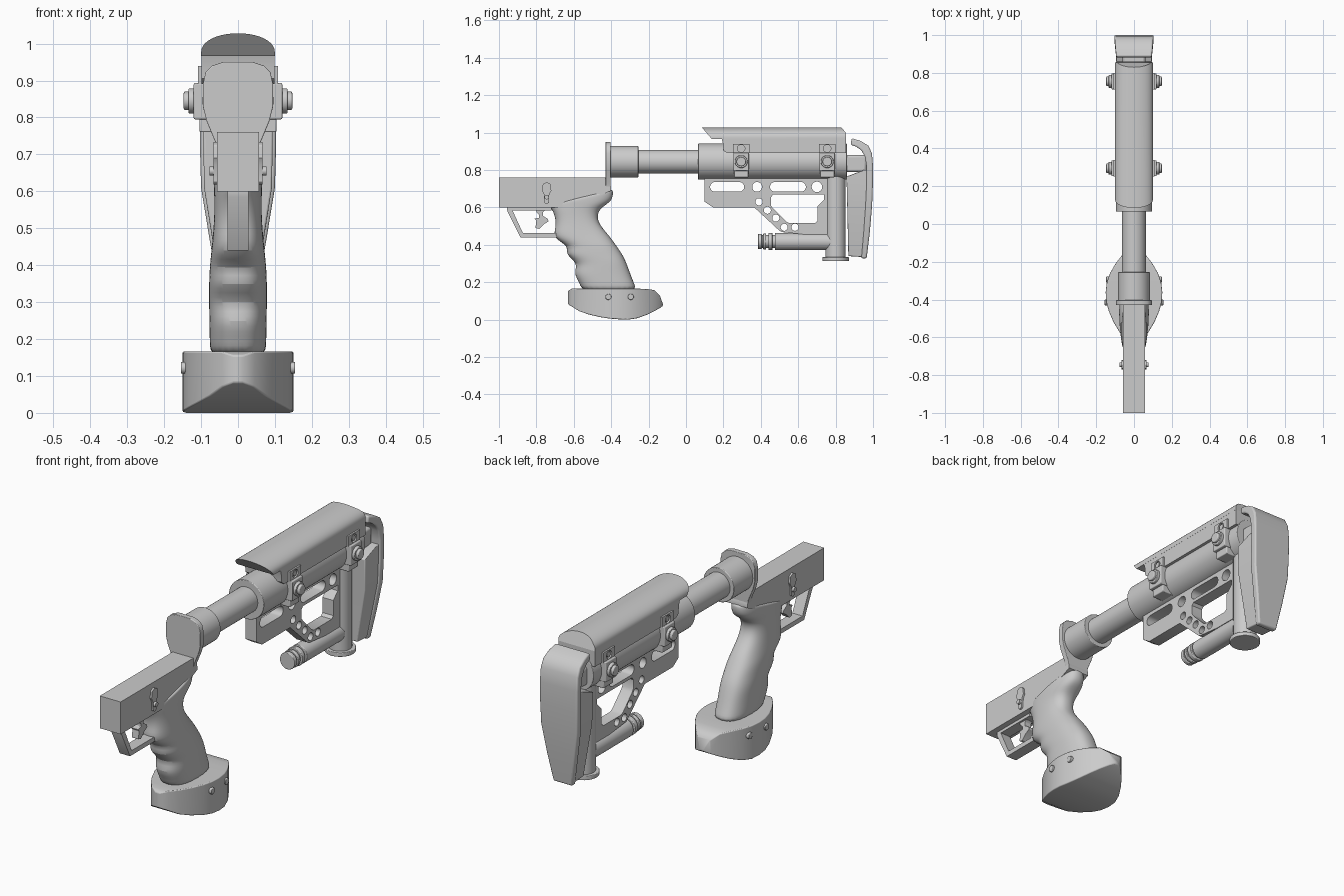
import bpy, bmesh, math
from mathutils import Matrix, Vector

if "Cube" in bpy.data.objects:
    bpy.data.objects.remove(bpy.data.objects["Cube"])

SIDE = Matrix(((0, 0, 1, 0), (1, 0, 0, 0), (0, 1, 0, 0), (0, 0, 0, 1)))   # profile (y, z) -> world


def finish(o, bevel=0, angle=35):
    bpy.ops.object.select_all(action='DESELECT')
    bpy.context.view_layer.objects.active = o
    o.select_set(True)
    if o.type == 'CURVE':
        bpy.ops.object.convert(target='MESH')
        o = bpy.context.view_layer.objects.active
    bpy.ops.object.shade_smooth_by_angle(angle=math.radians(angle))
    if bevel:
        m = o.modifiers.new("bevel", 'BEVEL')
        m.width, m.segments, m.limit_method = bevel, 3, 'ANGLE'
        m.angle_limit = math.radians(40)
    return o


def plate(name, loops, x0, x1, bevel=0):
    """Side profile (first loop outline, others holes) extruded from x0 to x1."""
    c = bpy.data.curves.new(name, 'CURVE')
    c.dimensions, c.fill_mode, c.extrude = '2D', 'BOTH', abs(x1 - x0) / 2
    for pts in loops:
        s = c.splines.new('POLY')
        s.points.add(len(pts) - 1)
        for p, (y, z) in zip(s.points, pts):
            p.co = (y, z, 0, 1)
        s.use_cyclic_u = True
    o = bpy.data.objects.new(name, c)
    bpy.context.collection.objects.link(o)
    o.matrix_world = Matrix.Translation(((x0 + x1) / 2, 0, 0)) @ SIDE
    return finish(o, bevel)


def box(name, x0, x1, y0, y1, z0, z1, bevel=0):
    return loft(name, [[(x0, y, z0), (x1, y, z0), (x1, y, z1), (x0, y, z1)] for y in (y0, y1)], bevel)


def loft(name, rings, bevel=0, subsurf=0):
    bm = bmesh.new()
    rows = [[bm.verts.new(p) for p in r] for r in rings]
    n = len(rows[0])
    for a, b in zip(rows, rows[1:]):
        for i in range(n):
            j = (i + 1) % n
            bm.faces.new((a[i], a[j], b[j], b[i]))
    bm.faces.new(rows[0])
    bm.faces.new(rows[-1])
    bmesh.ops.recalc_face_normals(bm, faces=bm.faces)
    me = bpy.data.meshes.new(name)
    bm.to_mesh(me)
    bm.free()
    o = bpy.data.objects.new(name, me)
    bpy.context.collection.objects.link(o)
    if subsurf:
        m = o.modifiers.new("subsurf", 'SUBSURF')
        m.levels = m.render_levels = subsurf
    return finish(o, bevel, 60 if subsurf else 35)


def cyl(name, p, q, r, n=40, bevel=0):
    p, q = Vector(p), Vector(q)
    bpy.ops.mesh.primitive_cylinder_add(vertices=n, radius=r, depth=(q - p).length, location=(p + q) / 2,
                                        rotation=(q - p).to_track_quat('Z', 'Y').to_euler())
    o = bpy.context.object
    o.name = name
    return finish(o, bevel)


def oval(f, b, hw, n=24, e=0.8):
    """Rounded ring between a front and a back (y, z) point with half width hw."""
    out = []
    for i in range(n):
        c, s = math.cos(2 * math.pi * i / n), math.sin(2 * math.pi * i / n)
        t = 0.5 + 0.5 * math.copysign(abs(c) ** e, c)
        out.append((hw * math.copysign(abs(s) ** e, s), f[0] + (b[0] - f[0]) * t, f[1] + (b[1] - f[1]) * t))
    return out


def quad(f, b, hw):
    return [(-hw, *f), (hw, *f), (hw, *b), (-hw, *b)]


def circle(y, z, r, n=24):
    return slot(y, y, z, r, n)


def slot(y0, y1, z, r, n=24):
    a = [math.pi * (2 * i + 1) / n for i in range(n)]
    return [((y1 if math.cos(t) > 0 else y0) + r * math.cos(t), z + r * math.sin(t)) for t in a]


# Receiver block with trigger guard and trigger
plate("receiver", [[(-1, .6), (-.6, .6), (-.4, .69), (-.4, .71), (-.43, .76), (-1, .76)]], -.057, .057)
plate("trigger_guard", [[(-.957, .602), (-.957, .585), (-.885, .44), (-.69, .44), (-.69, .463), (-.872, .463),
                         (-.928, .585), (-.72, .585), (-.72, .602)]], -.028, .028, .003)
plate("trigger", [[(-.80, .61), (-.80, .575), (-.785, .56), (-.785, .545), (-.81, .54), (-.80, .53), (-.805, .49),
                   (-.785, .485), (-.76, .51), (-.735, .525), (-.74, .54), (-.765, .555), (-.765, .575),
                   (-.755, .585), (-.755, .61)]], -.018, .018, .003)

# Selector levers on both sides
for side, s in (("left", -1), ("right", 1)):
    plate(f"selector_{side}", [[(-.757, .625), (-.745, .618), (-.733, .625), (-.731, .67), (-.72, .69), (-.725, .725),
                                (-.745, .735), (-.765, .725), (-.77, .69), (-.759, .67)]], s * .05, s * .066, .003)
    cyl(f"selector_pin_{side}", (s * .05, -.745, .655), (s * .077, -.745, .655), .012)

# Grip with finger grooves
grip = [(-.56, .15, -.26, .15, .076), (-.565, .19, -.275, .19, .077), (-.605, .25, -.295, .24, .078),
        (-.575, .30, -.32, .31, .079), (-.65, .35, -.34, .35, .079), (-.625, .395, -.375, .40, .077),
        (-.715, .435, -.41, .45, .072), (-.695, .50, -.465, .51, .066), (-.70, .55, -.475, .56, .064),
        (-.715, .585, -.455, .60, .065), (-.727, .60, -.39, .635, .066), (-.725, .612, -.388, .692, .067),
        (-.71, .618, -.395, .698, .06)]
loft("grip", [oval((a, b), (c, d), w) for a, b, c, d, w in grip], subsurf=2)

# Palm shelf: rows of y, half width, bottom, top
shelf = [(-.63, .012, .082, .155), (-.61, .045, .07, .166), (-.57, .078, .045, .166), (-.52, .108, .028, .166),
         (-.46, .134, .014, .166), (-.41, .147, .006, .166), (-.36, .15, .002, .166), (-.31, .144, 0, .166),
         (-.26, .127, .008, .166), (-.21, .098, .026, .164), (-.17, .067, .045, .158), (-.14, .036, .062, .13),
         (-.124, .01, .073, .085)]
loft("palm_shelf", [[(-w, y, a), (w, y, a), (w, y, b), (-w, y, b)] for y, w, a, b in shelf], .004)
for s in (-1, 1):
    for i, (y, x) in enumerate(((-.415, .147), (-.295, .14))):
        cyl(f"shelf_screw_{s}_{i}", (s * (x - .03), y, .122), (s * (x + .008), y, .122), .016, 24, .003)

# End plate: half outline mirrored
half = [(.055, .70), (.06, .73), (.085, .79), (.095, .83), (.095, .89), (.088, .922), (.07, .94), (.04, .95)]
outline = half + [(-x, z) for x, z in reversed(half)]
loft("end_plate", [[(x, y, z) for x, z in outline] for y in (-.43, -.403)], .003)

# Tube and main stock body
Z = .845
cyl("tube_collar", (0, -.405, Z), (0, -.255, Z), .084, 56, .003)
cyl("buffer_tube", (0, -.26, Z), (0, .1, Z), .063, 56)
cyl("stock_body", (0, .065, Z), (0, .86, Z), .096, 64, .003)
box("stock_end_neck", -.06, .06, .85, .965, .79, .88, .012)

# Cheek rest: arched top with slanted front lip and skirt
arch = [(-.1, .967)] + [(-.1 * math.cos(math.pi * i / 20), .975 + .053 * math.sin(math.pi * i / 20) ** .9)
                        for i in range(21)] + [(.1, .967)]
loft("cheek_rest", [[(x, .085 + .85 * (1.028 - z), z) for x, z in arch],
                    [(x, .855 - max(0, z - 1.0) * .9, z) for x, z in arch]])
plate("cheek_skirt", [[(.19, .97), (.198, .94), (.2, .905), (.22, .89), (.855, .89), (.855, .97)]], -.0995, .0995)

# Side clamps with bolts
for s in (-1, 1):
    for i, y in enumerate((.295, .755)):
        n = f"{'left' if s < 0 else 'right'}_{i + 1}"
        box("clamp_block_" + n, s * .07, s * .12, y - .042, y + .042, .795, .893, .004)
        box("clamp_foot_" + n, s * .03, s * .104, y - .038, y + .038, .76, .80, .004)
        plate("clamp_tab_" + n, [[(y - .044, .89), (y + .044, .89), (y + .044, .94), (y - .044, .94)],
                                 circle(y, .915, .02)], s * .08, s * .108)
        cyl("clamp_screw_" + n, (s * .08, y, .915), (s * .106, y, .915), .013, 20)
        cyl("clamp_washer_" + n, (s * .11, y, Z), (s * .134, y, Z), .034, 32, .003)
        cyl("clamp_bolt_" + n, (s * .13, y, Z), (s * .147, y, Z), .025, 24, .004)

# Skeleton frame with slots, lightening holes and window
holes = [slot(.155, .285, .71, .026), circle(.38, .71, .026), slot(.475, .615, .71, .026), circle(.70, .71, .028)]
holes += [circle(y, z, .019) for y, z in ((.39, .63), (.435, .585), (.48, .543), (.525, .494), (.583, .494))]
window = [(.465, .668), (.455, .655), (.455, .61), (.465, .595), (.535, .525), (.55, .517), (.69, .517), (.703, .53),
          (.703, .605), (.738, .64), (.738, .668)]
plate("skeleton_frame", [[(.10, .78), (.10, .63), (.145, .60), (.365, .60), (.50, .475), (.515, .468), (.64, .455),
                          (.77, .455), (.77, .78)]] + holes + [window], -.03, .03)
plate("window_brace", [[(.70, .455), (.76, .455), (.76, .64), (.735, .62), (.735, .53), (.715, .505)]], -.025, .025)

# Rear post and lower adjuster tube
cyl("rear_post", (0, .80, .32), (0, .80, .80), .054, 48)
cyl("post_foot", (0, .80, .313), (0, .80, .334), .071, 48, .003)
cyl("lower_tube", (0, .475, .418), (0, .79, .418), .046, 40, .003)
cyl("knob_core", (0, .39, .418), (0, .48, .418), .034, 40)
for i, (a, b, r) in enumerate(((.385, .405, .041), (.413, .428, .043), (.44, .462, .046))):
    cyl(f"knob_ring_{i + 1}", (0, a, .418), (0, b, .418), r, 40, .003)

# Butt plate and curved recoil pad
loft("butt_plate", [quad(f, b, w) for f, b, w in (
    ((.868, .34), (.945, .335), .048), ((.862, .61), (.972, .61), .092), ((.858, .765), (.975, .765), .094),
    ((.95, .80), (.975, .80), .094))], .005)
loft("recoil_pad", [quad(f, b, w) for f, b, w in (
    ((.937, .328), (.966, .328), .052), ((.95, .47), (.983, .47), .077), ((.96, .61), (.995, .61), .1),
    ((.965, .72), (.999, .72), .103), ((.965, .82), (1, .82), .104), ((.957, .87), (.994, .89), .103),
    ((.938, .905), (.975, .93), .101), ((.91, .925), (.935, .955), .098), ((.88, .935), (.886, .97), .094))], .008)
